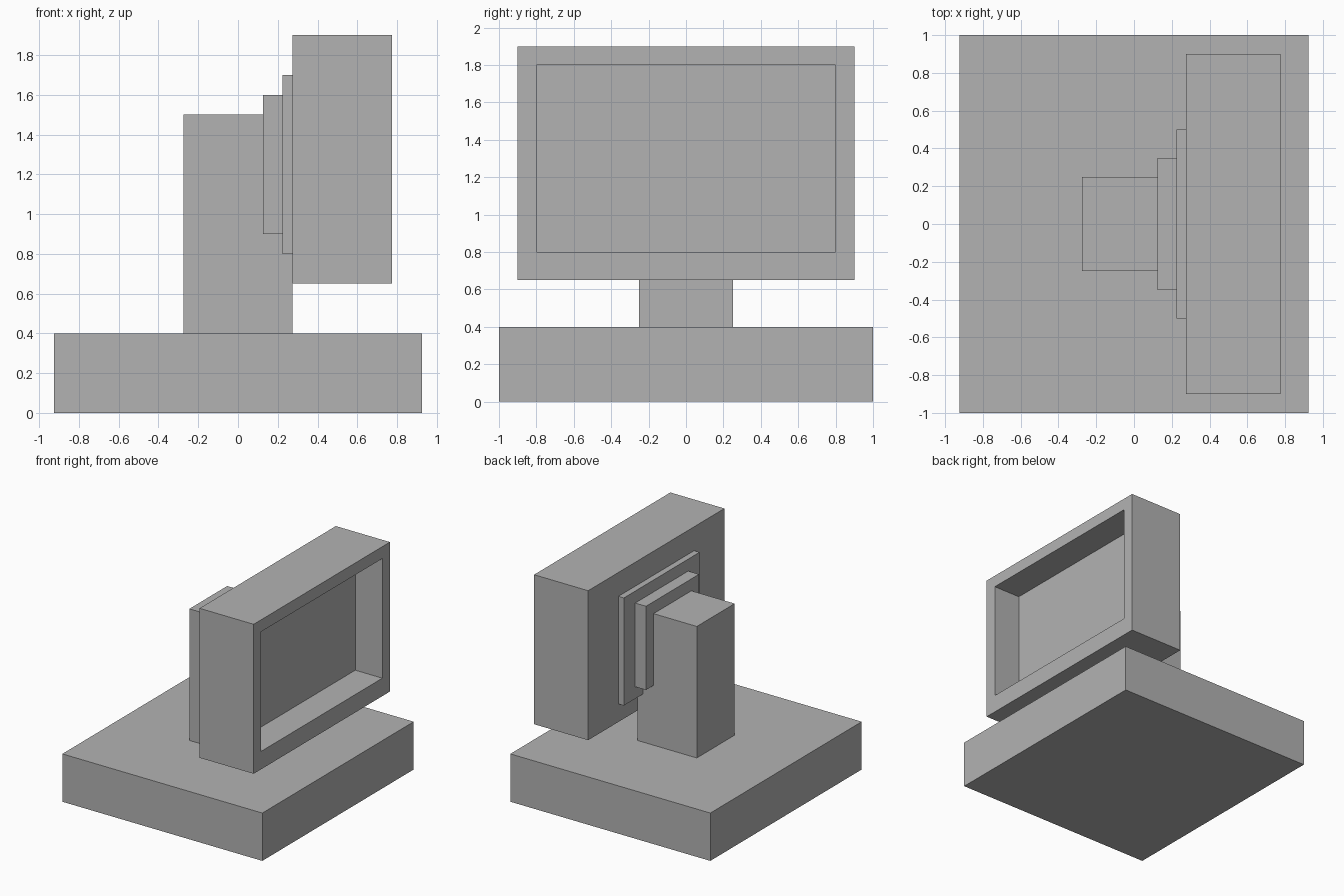
import bpy
import bmesh

default = bpy.data.objects.get("Cube")
if default:
    bpy.data.objects.remove(default, do_unlink=True)

# Single grey finish
GREY = (0.45, 0.45, 0.45, 1.0)
grey = bpy.data.materials.new("plain_grey")
grey.use_nodes = True
grey.diffuse_color = GREY
grey.node_tree.nodes["Principled BSDF"].inputs["Base Color"].default_value = GREY


def box(name, x, y_half, z):
    """Box spanning x and z ranges, symmetric in y."""
    bm = bmesh.new()
    bmesh.ops.create_cube(bm, size=1)
    for v in bm.verts:
        v.co = (x[v.co.x > 0], y_half if v.co.y > 0 else -y_half, z[v.co.z > 0])
    mesh = bpy.data.meshes.new(name)
    bm.to_mesh(mesh)
    bm.free()
    mesh.materials.append(grey)
    obj = bpy.data.objects.new(name, mesh)
    bpy.context.collection.objects.link(obj)
    return obj


def recess_screen(obj, border, chin, depth):
    """Sink a framed screen into the +x face, with a taller lower border."""
    bm = bmesh.new()
    bm.from_mesh(obj.data)
    bm.normal_update()
    face = max(bm.faces, key=lambda f: f.normal.x)
    bmesh.ops.inset_region(bm, faces=[face], thickness=border, use_even_offset=True)
    middle = face.calc_center_median().z
    for v in face.verts:
        if v.co.z < middle:
            v.co.z += chin - border
    # Zero-thickness inset gives the walls, then the screen is pushed back
    bmesh.ops.inset_region(bm, faces=[face], thickness=0)
    bmesh.ops.translate(bm, verts=list(face.verts), vec=(-depth, 0, 0))
    bm.normal_update()
    bm.to_mesh(obj.data)
    bm.free()


# Base slab and upright
box("base", (-0.925, 0.925), 1.0, (0, 0.4))
box("pillar", (-0.275, 0.275), 0.25, (0.4, 1.5))

# Stepped mounting plates behind the display
box("inner_mount_plate", (0.125, 0.225), 0.35, (0.9, 1.6))
box("outer_mount_plate", (0.225, 0.275), 0.5, (0.8, 1.7))

# Display housing with sunken screen
display = box("display", (0.275, 0.775), 0.9, (0.65, 1.9))
recess_screen(display, border=0.1, chin=0.15, depth=0.25)
